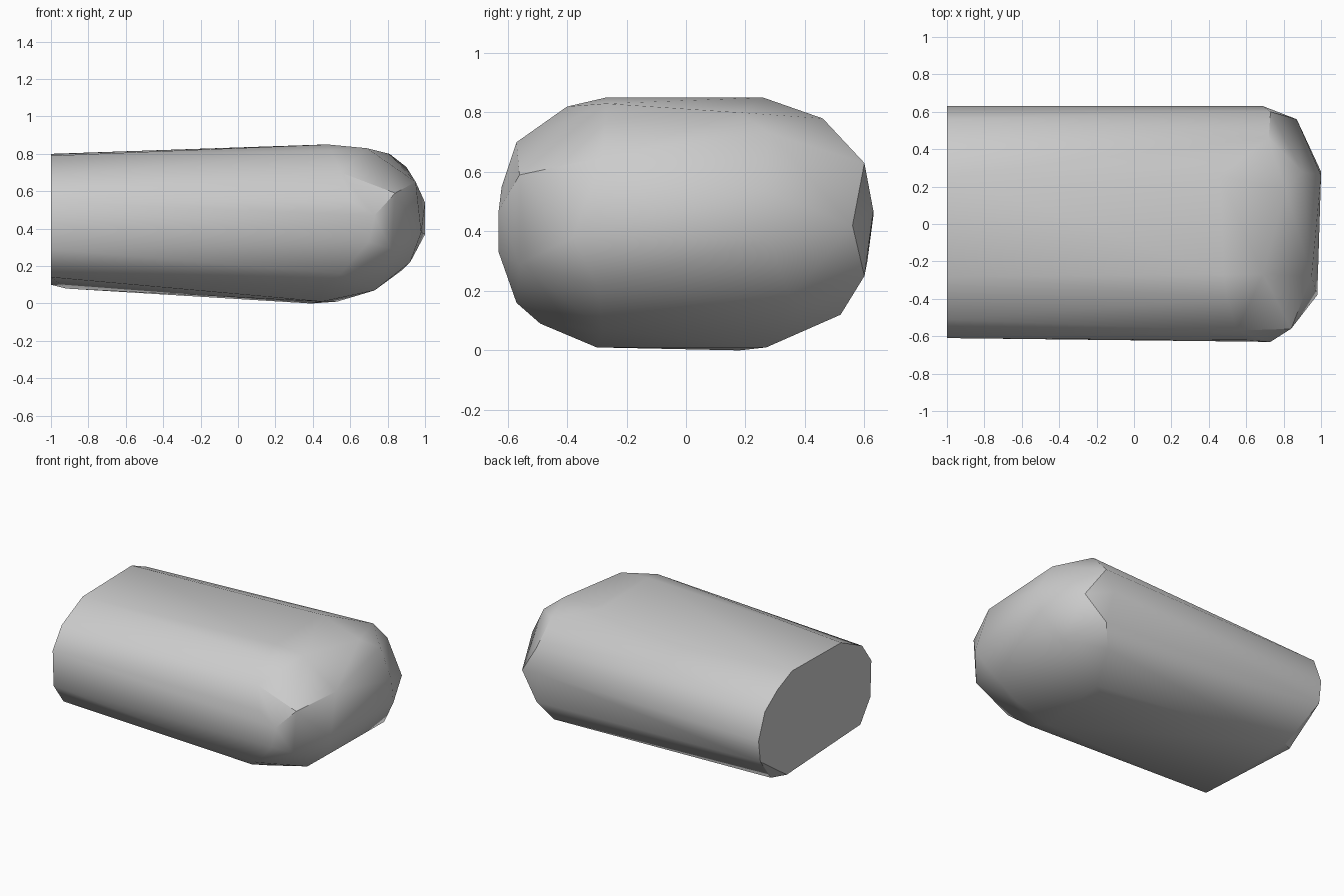
import bpy
import bmesh
import math

default_cube = bpy.data.objects.get("Cube")
if default_cube:
    bpy.data.objects.remove(default_cube, do_unlink=True)


def make_material(name, colour):
    material = bpy.data.materials.new(name)
    material.use_nodes = True
    material.diffuse_color = colour
    shader = next(node for node in material.node_tree.nodes
                  if node.type == 'BSDF_PRINCIPLED')
    shader.inputs["Base Color"].default_value = colour
    return material


def hull_object(name, corners, material, smooth_degrees):
    """Wrap a tight faceted skin around the corner points."""
    mesh = bpy.data.meshes.new(name)
    shape = bmesh.new()
    for corner in corners:
        shape.verts.new(corner)
    result = bmesh.ops.convex_hull(shape, input=shape.verts[:])
    unused = set(result["geom_interior"] + result["geom_unused"])
    loose = [item for item in unused if isinstance(item, bmesh.types.BMVert)]
    bmesh.ops.delete(shape, geom=loose, context='VERTS')
    # Merge the triangles of the flat cut end into one face
    bmesh.ops.dissolve_limit(shape, angle_limit=math.radians(1),
                             verts=shape.verts[:], edges=shape.edges[:])
    bmesh.ops.recalc_face_normals(shape, faces=shape.faces[:])
    shape.to_mesh(mesh)
    shape.free()
    mesh.materials.append(material)
    part = bpy.data.objects.new(name, mesh)
    bpy.context.collection.objects.link(part)
    bpy.ops.object.select_all(action='DESELECT')
    part.select_set(True)
    bpy.context.view_layer.objects.active = part
    bpy.ops.object.shade_smooth_by_angle(angle=math.radians(smooth_degrees))
    return part


# Flat cut end: outline as (y, z)
cut_end = [(.32, .1), (-.49, .14), (-.6, .29), (-.61, .54), (-.51, .68),
           (-.28, .79), (.26, .8), (.42, .73), (.56, .63), (.63, .45),
           (.61, .3)]

# Shoulder: where the long body begins to round over, (x, y, z)
shoulder = [(.45, -.3, .01), (.39, .18, 0), (.53, .27, .01), (.65, .52, .12),
            (.73, .6, .25), (.69, .63, .47), (.73, .6, .63), (.72, .46, .78),
            (.46, .26, .85), (.48, -.27, .85), (.5, -.4, .82),
            (.55, -.57, .7), (.6, -.62, .55), (.73, -.63, .47),
            (.7, -.63, .33), (.55, -.57, .16), (.45, -.49, .09)]

# Nose: blunt facets closing the rounded end
nose = [(.69, -.27, .83), (.81, .18, .8), (.9, .28, .73), (.95, -.28, .65),
        (.84, -.56, .59), (.82, -.56, .29), (.98, -.38, .38),
        (1, .26, .54), (1, .28, .37), (.87, .56, .42), (.88, .35, .18),
        (.92, -.3, .22), (.73, -.28, .07)]

# Small chipped corner under the cut end
chip = [(-.92, .38, .08)]

grey = make_material("plain grey", (.6, .6, .6, 1))
body_points = [(-1, y, z) for y, z in cut_end] + chip + shoulder + nose
hull_object("rounded_body", body_points, grey, 30)
